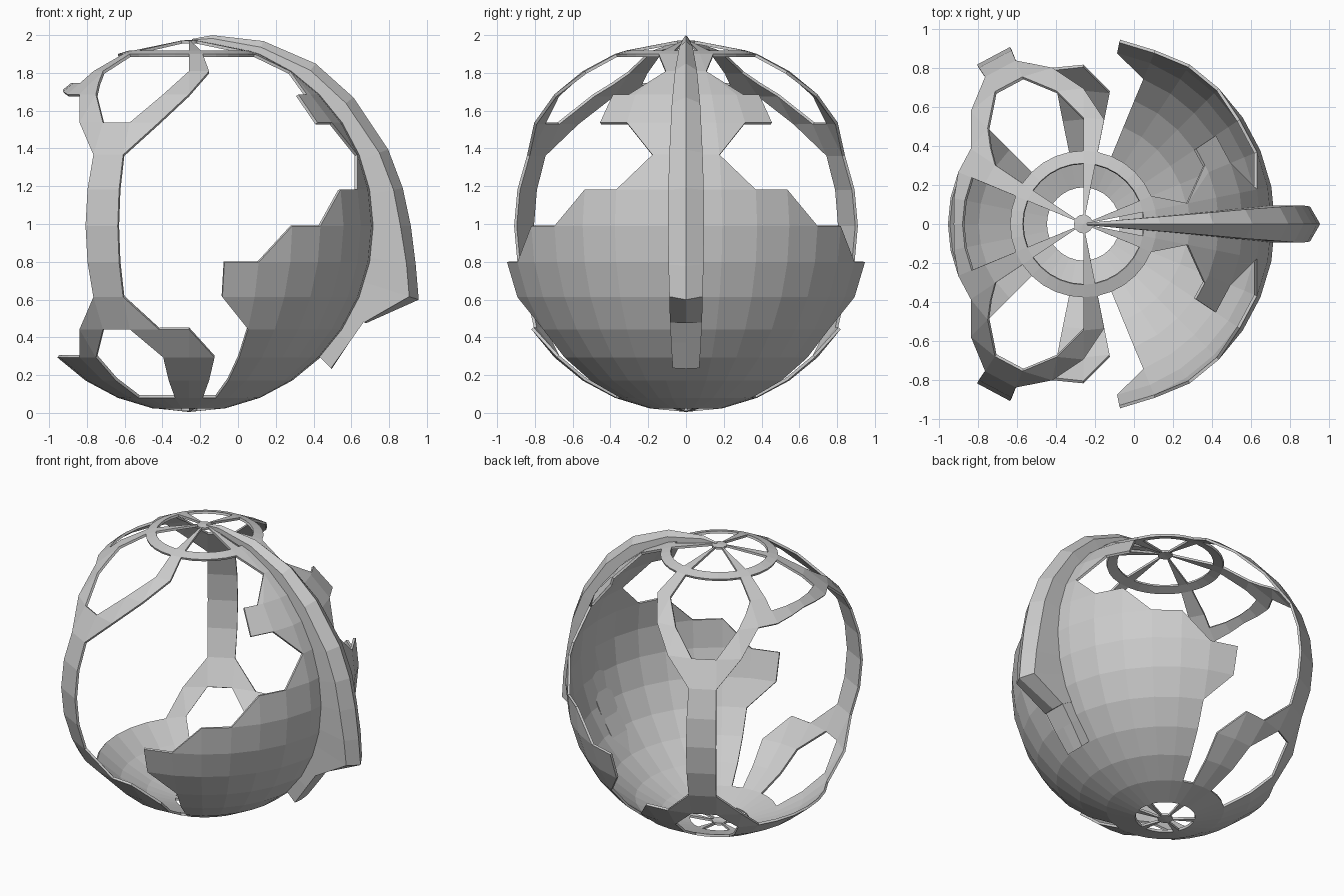
import bpy, bmesh, math
from mathutils import Vector

if "Cube" in bpy.data.objects:
    bpy.data.objects.remove(bpy.data.objects["Cube"])

R, CX, CZ = 0.985, -0.26, 0.99
STEP = math.radians(11.25)          # 32 x 16 globe grid


def grid(a, t, side=1):
    """Point on the faceted globe: a = azimuth step, t = step up from the south pole."""
    def corner(i, j):
        r = R * math.sin(j * STEP)
        return Vector((CX + r * math.cos(i * STEP),
                       side * r * math.sin(i * STEP),
                       CZ - R * math.cos(j * STEP)))
    i, j = math.floor(a), math.floor(t)
    low = corner(i, j).lerp(corner(i + 1, j), a - i)
    high = corner(i, j + 1).lerp(corner(i + 1, j + 1), a - i)
    return low.lerp(high, t - j)


def add_face(bm, pts):
    out = []
    for p in pts:
        if all((p - q).length > 1e-5 for q in out):
            out.append(p)
    if len(out) > 2:
        bm.faces.new([bm.verts.new(p) for p in out])


def band(bm, t0, t1, l0, r0, l1=None, r1=None):
    """Strip between two latitudes, from l0..r0 below to l1..r1 above, on both sides."""
    l1 = l0 if l1 is None else l1
    r1 = r0 if r1 is None else r1
    for side in (1, -1):
        for i in range(math.floor(min(l0, l1)), math.ceil(max(r0, r1))):
            lo = [min(max(k, l0), r0) for k in (i, i + 1)]
            hi = [min(max(k, l1), r1) for k in (i, i + 1)]
            pts = [grid(lo[0], t0, side), grid(lo[1], t0, side),
                   grid(hi[1], t1, side), grid(hi[0], t1, side)]
            add_face(bm, pts if side == 1 else pts[::-1])


def finish(bm, name):
    bmesh.ops.remove_doubles(bm, verts=bm.verts, dist=1e-4)
    me = bpy.data.meshes.new(name)
    bm.to_mesh(me)
    bm.free()
    ob = bpy.data.objects.new(name, me)
    bpy.context.collection.objects.link(ob)
    return ob


bm = bmesh.new()

# broken front plate: (lower lat, half width below, half width above)
for t, a0, a1 in [(2, 6, 6), (3, 6, 6), (4, 6, 6), (5, 6, 7), (6, 7, 7), (7, 6, 5),
                  (8, 4, 3), (9, 2, 1), (10, 1, 2), (11, 3, 3), (12, 2.3, 1), (13, 1, 2)]:
    band(bm, t, t + 1, 0, a0, 0, a1)

# rear bowl and lower struts
for t in (2, 3):
    band(bm, t, t + 1, 12, 16)
    band(bm, t, t + 1, 7, 9)
band(bm, 4, 5, 7, 9, 8, 10)
band(bm, 4, 5, 12, 13, 11, 12)
band(bm, 5, 6, 8.999, 12, 10, 11)
# side ribs
for t in range(6, 10):
    band(bm, t, t + 1, 10, 11)
# upper forks
band(bm, 10, 11, 10, 11, 9, 12)
band(bm, 11, 12, 9, 10, 8, 9)
band(bm, 12, 13, 8, 9, 7, 8)
band(bm, 13, 14, 7, 8)
band(bm, 11, 12, 11, 12, 12, 13)
band(bm, 12, 12.5, 12, 14, 12.5, 14)
band(bm, 12.5, 13, 12.5, 14, 13, 14)
band(bm, 13, 14, 13, 14)
# thin rear cross strip
for side in (1, -1):
    pts = [grid(14, 12, side), grid(15, 12.12, side), grid(15, 12.5, side), grid(14, 12.5, side)]
    add_face(bm, pts if side == 1 else pts[::-1])
    pts = [grid(15, 12.12, side), grid(16, 12.2, side), grid(16, 12.5, side), grid(15, 12.5, side)]
    add_face(bm, pts if side == 1 else pts[::-1])

# pole rings, spokes and hubs
band(bm, 1, 2, 0, 16)
band(bm, 14, 14.35, 0, 16)
band(bm, 0, 0.25, 0, 16)
band(bm, 15.75, 16, 0, 16)
for a in (1, 7, 13):
    band(bm, 14.35, 15.75, a, a + 1)
    band(bm, 0.25, 1, a, a + 1)

shell = finish(bm, "globe_shell")
sol = shell.modifiers.new("thickness", "SOLIDIFY")
sol.thickness = 0.016
sol.offset = -1


def loft(name, sections):
    """Sweep peaked sections (angle, ridge, shoulder, base radius, half width)."""
    bm = bmesh.new()
    rings = []
    for ang, ridge, shoulder, base, w in sections:
        c, s = math.cos(math.radians(ang)), math.sin(math.radians(ang))
        rings.append([bm.verts.new((CX + r * c, y, CZ + r * s)) for r, y in
                      ((base, -w), (shoulder, -w), (ridge, 0), (shoulder, w), (base, w))])
    for a, b in zip(rings, rings[1:]):
        for k in range(5):
            n = (k + 1) % 5
            bm.faces.new((a[k], a[n], b[n], b[k]))
    bm.faces.new(rings[0])
    bm.faces.new(rings[-1])
    bmesh.ops.recalc_face_normals(bm, faces=bm.faces)
    return finish(bm, name)


# peaked crest growing from the pole down the front
loft("crest", [
    (89, 0.99, 0.985, 0.97, 0.006), (83, 1.017, 1.0, 0.97, 0.015), (68, 1.055, 1.02, 0.97, 0.036),
    (52, 1.09, 1.045, 0.97, 0.058), (38, 1.105, 1.055, 0.97, 0.075), (21, 1.13, 1.08, 0.97, 0.088),
    (10, 1.15, 1.10, 0.97, 0.094), (0, 1.175, 1.12, 0.97, 0.095), (-10, 1.22, 1.17, 0.965, 0.093),
    (-17.8, 1.278, 1.225, 0.96, 0.088), (-28.8, 1.07, 1.06, 0.96, 0.085)])
# short tail bar under the crest
loft("crest_tail", [(-27, 1.06, 1.06, 0.96, 0.083), (-36, 1.05, 1.05, 0.96, 0.08),
                    (-45, 1.07, 1.065, 0.97, 0.07)])
